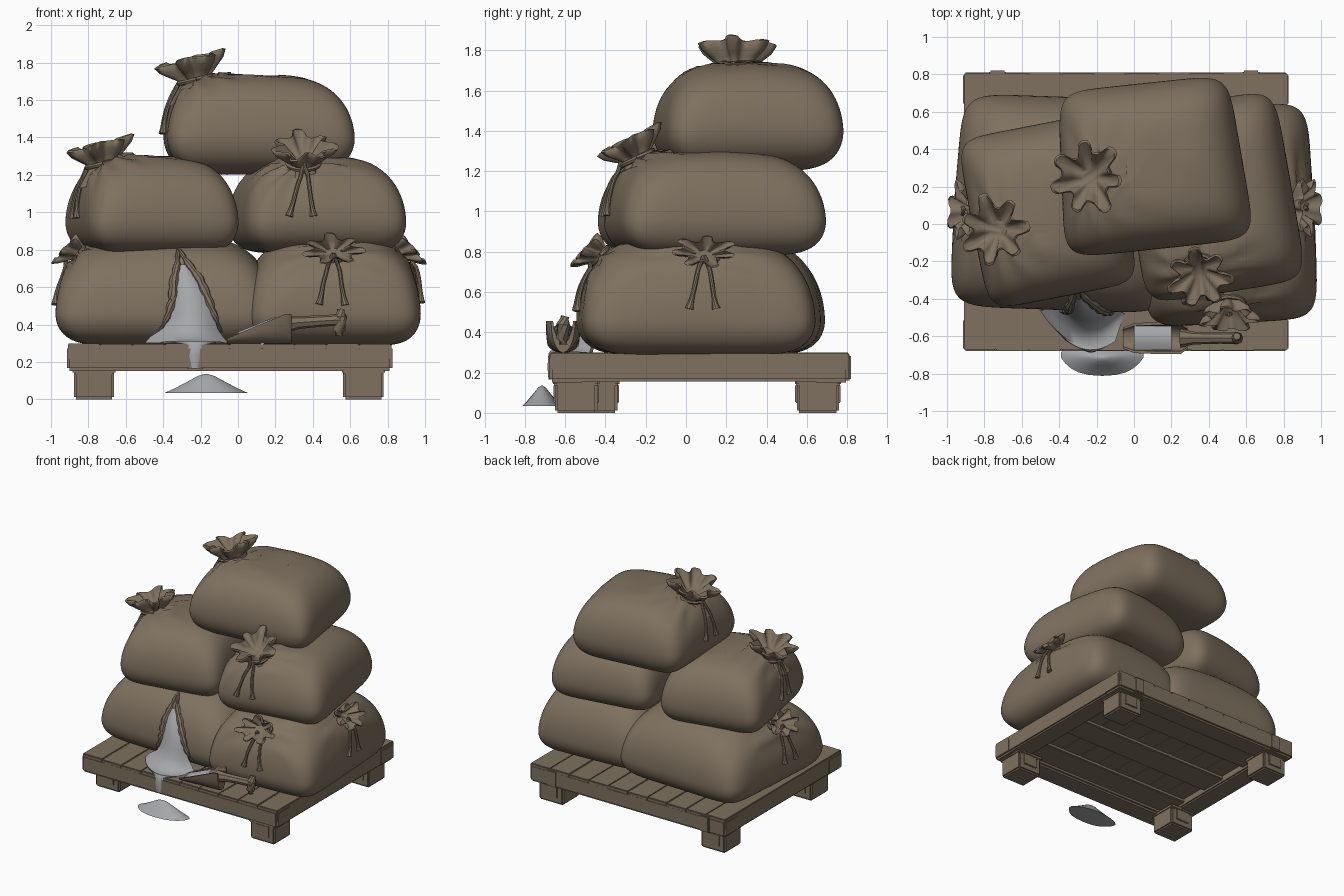
import bpy, bmesh, math, random
from mathutils import Vector, Matrix
from mathutils.bvhtree import BVHTree

if "Cube" in bpy.data.objects:
    bpy.data.objects.remove(bpy.data.objects["Cube"])

random.seed(4)


def material(name, col):
    m = bpy.data.materials.new(name)
    m.diffuse_color = (*col, 1)
    m.use_nodes = True
    m.node_tree.nodes["Principled BSDF"].inputs["Base Color"].default_value = m.diffuse_color
    return m


BROWN = material("burlap brown", (0.21, 0.165, 0.115))
FLOUR = material("flour grey", (0.38, 0.385, 0.40))


def finish(name, bm, mat=BROWN, angle=40):
    bmesh.ops.recalc_face_normals(bm, faces=bm.faces)
    me = bpy.data.meshes.new(name)
    bm.to_mesh(me)
    ob = bpy.data.objects.new(name, me)
    bpy.context.collection.objects.link(ob)
    me.materials.append(mat)
    bpy.ops.object.select_all(action='DESELECT')
    bpy.context.view_layer.objects.active = ob
    ob.select_set(True)
    bpy.ops.object.shade_smooth_by_angle(angle=math.radians(angle))
    return ob


def skin(rings, closed=True):
    """Bridge successive rows of points into a surface."""
    bm = bmesh.new()
    rows = [[bm.verts.new(p) for p in r] for r in rings]
    n = len(rows[0])
    for a, b in zip(rows, rows[1:]):
        for i in range(n if closed else n - 1):
            j = (i + 1) % n
            bm.faces.new((a[i], a[j], b[j], b[i]))
    if closed:
        bm.faces.new(rows[0])
        bm.faces.new(rows[-1])
    return bm


def box(name, x0, x1, y0, y1, z0, z1, bevel=0.012):
    bm = bmesh.new()
    bmesh.ops.create_cube(bm, size=1)
    c = Vector(((x0 + x1) / 2, (y0 + y1) / 2, (z0 + z1) / 2))
    bm.transform(Matrix.Translation(c) @ Matrix.Diagonal((x1 - x0, y1 - y0, z1 - z0, 1)))
    bmesh.ops.bevel(bm, geom=bm.edges[:], offset=bevel, segments=2, affect='EDGES')
    return finish(name, bm)


def tube(name, pts, radii, mat=BROWN, seg=8):
    pts = [Vector(p) for p in pts]
    rings = []
    for i, p in enumerate(pts):
        d = (pts[min(i + 1, len(pts) - 1)] - pts[max(i - 1, 0)]).normalized()
        q = d.to_track_quat('Z', 'Y')
        rings.append([p + q @ Vector((radii[i] * math.cos(t), radii[i] * math.sin(t), 0))
                      for t in (k * math.tau / seg for k in range(seg))])
    return finish(name, skin(rings), mat)


def power(v, e):
    return math.copysign(abs(v) ** e, v)


def sack(name, cx, cy, hx, hy, z0, z1, rot, taper, belly, low, necks):
    """Pillow-shaped bag with gathered cloth around each neck."""
    R = Matrix.Rotation(math.radians(rot), 3, 'Z')
    rings = []
    for k in range(1, 36):
        s = -math.pi / 2 + math.pi * k / 36
        up = s > 0
        r = math.cos(s) ** (0.54 if up else low)
        h = belly + (1 - belly if up else belly) * math.sin(s)
        e = 2 / (9 - 4.5 * h)
        ring = []
        for i in range(96):
            a = math.tau * i / 96
            u, v = power(math.cos(a), e), power(math.sin(a), e)
            p = Vector((cx, cy, 0)) + R @ Vector((hx * r * u * (1 - taper * v), hy * r * v, 0))
            # corners droop while the middle stays full
            p.z = z0 + (z1 - z0) * (h - (0.05 * h * abs(u * v) * r if up else 0))
            for base, axis, *_ in necks:
                ax = Vector(axis).normalized()
                d = p - Vector(base)
                w = math.exp(-(d.length / 0.26) ** 2)
                q = ax.to_track_quat('Z', 'Y').inverted() @ d
                ripple = math.cos(11 * math.atan2(q.y, q.x)) * min(1, d.length / 0.1)
                p += ax * w * (0.02 + 0.018 * ripple)
            ring.append(p)
        rings.append(ring)
    bm = skin(rings)
    tree = BVHTree.FromBMesh(bm)
    finish(name, bm, angle=60)
    for k, n in enumerate(necks):
        neck(f"{name}_neck_{k}", tree, *n)
    return tree


def neck(name, tree, base, axis, size, out, squash=1):
    """Ruffled opening, binding cord and two hanging cord ends."""
    base, axis, out = Vector(base), Vector(axis).normalized(), Vector(out).normalized()
    q = axis.to_track_quat('Z', 'Y')
    prof = [(1.0, -.4, .05), (.68, -.1, .1), (.48, .12, .13), (.48, .24, .13), (.66, .42, .2),
            (.86, .62, .22), (.96, .82, .23), (.89, .86, .23), (.6, .6, .22), (.3, .35, .1)]
    ph = random.random() * 6

    def place(v):
        p = base + q @ Vector(v) * size
        p.z = base.z + (p.z - base.z) * squash
        return p

    rings = []
    for r, h, w in prof:
        ring = []
        for i in range(70):
            a = math.tau * i / 70
            # flat-topped lobes with narrow folds between them
            rr = r * (1 + w * math.tanh(1.8 * math.cos(7 * a + ph)) + 0.3 * w * math.cos(3 * a + 2 * ph))
            ring.append(place((rr * math.cos(a), rr * math.sin(a), h + 0.25 * w * r * math.sin(4 * a + ph))))
        rings.append(ring)
    finish(name, skin(rings), angle=60)
    # binding cord
    loop = [place((.55 * math.cos(a), .55 * math.sin(a), .18)) for a in (math.tau * i / 24 for i in range(25))]
    tube(name + "_binding", loop, [0.013] * 25, seg=6)
    # hanging ends with tassels
    side = Vector((-out.y, out.x, 0))
    for sgn in (-1, 1):
        pts = [base + out * size * .5 + axis * size * .15 * squash]
        for t in range(1, 9):
            f = t / 8
            p = base + out * (size * .6 + 0.16 * f) + side * sgn * (.02 + .05 * f) - Vector((0, 0, .26 * f))
            loc = tree.find_nearest(p)[0]
            pts.append(loc + out * 0.012 + Vector((0, 0, 0.003)))
        tube(name + "_cord", pts, [.011] * 6 + [.012, .015, .022])


L, F, RT = (-1, 0, 0), (0, -1, 0), (1, 0, 0)
# bottom layer
torn = sack("bottom_left_sack", -.38, .11, .575, .57, .285, .87, -2, .03, .3, .3,
            [((-.825, .07, .775), (-.85, 0, .4), .14, L, .55)])
sack("bottom_right_sack", .495, .05, .465, .58, .285, .87, 3, .0, .3, .3,
     [((.51, -.40, .775), (0, -.85, .4), .145, F, .55), ((.835, .09, .775), (.85, 0, .4), .14, RT, .55)])
# middle layer
sack("middle_left_sack", -.46, .07, .41, .465, .78, 1.30, 11, 0, .34, .32,
     [((-.715, -.03, 1.23), (-.24, 0, .95), .165, L)])
sack("middle_right_sack", .415, .145, .43, .515, .78, 1.30, 9, .02, .34, .32,
     [((.35, -.23, 1.24), (0, -.45, .9), .155, F)])
# top layer
sack("top_sack", .094, .31, .485, .445, 1.2, 1.735, 6, .06, .38, .4,
     [((-.215, .25, 1.68), (-.24, 0, .95), .175, L)])


def wall(x, z):
    hit = torn.ray_cast(Vector((x, -3, z)), Vector((0, 1, 0)))[0]
    return hit.y if hit else -.4


# flour pouring out of the tear: height, left, right, edge offset, bulge
rows = [(.72, -.31, -.28, .0, .01), (.65, -.33, -.22, .0, .02), (.55, -.34, -.17, .0, .03), (.45, -.36, -.13, .0, .05),
        (.38, -.40, -.11, .0, .08), (.335, -.47, -.08, .0, .12), (.30, -.50, -.05, .01, .17),
        (.31, -.37, -.10, .16, .05), (.295, -.30, -.16, .19, .03), (.23, -.285, -.18, .20, .025),
        (.165, -.275, -.19, .20, .02)]
grid = []
for z, xl, xr, off, bulge in rows:
    line = []
    for i in range(13):
        u = i / 6 - 1
        x = xl + (xr - xl) * (u + 1) / 2
        line.append((x, wall(x, max(z, .4)) - .008 - off - bulge * (1 - u * u), z))
    grid.append(line)
finish("flour_spill", skin(grid, closed=False), FLOUR, 60)

# frayed lips of the tear
for name, edge in (("left", [(-.32, .81), (-.325, .72), (-.345, .62), (-.35, .53), (-.375, .44), (-.42, .36)]),
                   ("right", [(-.32, .81), (-.27, .73), (-.205, .64), (-.165, .55), (-.13, .46), (-.09, .36)])):
    pts, rad = [], []
    for k in range(21):
        f = k / 20 * 5
        i = min(int(f), 4)
        x, z = (a + (b - a) * (f - i) for a, b in zip(edge[i], edge[i + 1]))
        pts.append((x, wall(x, z) - .004, z))
        rad.append(.023 * math.sin(math.pi * (k + 1) / 22) + (.004 if k % 3 else -.002))
    tube("tear_lip_" + name, pts, [max(r, .004) for r in rad])

# flour pile below the pallet
pile = []
for r, z in ((1, .035), (.75, .06), (.45, .095), (.2, .125), (.04, .135)):
    pile.append([(-.17 + (.22 + .015 * math.sin(3 * a)) * r * math.cos(a), -.715 + .097 * r * math.sin(a),
                  z) for a in (math.tau * i / 20 for i in range(20))])
finish("flour_pile", skin(pile), FLOUR)

# scoop resting on the deck: open bowl, flour inside, handle and grip
outer = []
for x, w, top in ((-.06, .055, .325), (.0, .08, .35), (.12, .085, .40), (.25, .085, .455), (.285, .06, .455)):
    arc = [math.pi + math.pi * i / 10 for i in range(11)]
    d = top - .298
    ring = [(x, -.61 + w * math.cos(t), top + d * math.sin(t)) for t in arc]
    ring += [(x, -.61 + .82 * w * math.cos(t), top + .6 * d * math.sin(t)) for t in reversed(arc)]
    outer.append(ring)
finish("scoop_bowl", skin(outer))
finish("scoop_flour", skin([[(x, -.61 + .064 * u, z + .02 * (1 - u * u)) for u in (-1, -.5, 0, .5, 1)]
                            for x, z in ((.0, .342), (.07, .37), (.13, .395), (.2, .42))], closed=False), FLOUR)
tube("scoop_handle", [(.25, -.61, .40), (.32, -.61, .41), (.46, -.61, .42), (.55, -.61, .425)], [.05, .034, .03, .032])
tube("scoop_grip", [(.54, -.61, .34), (.54, -.61, .37), (.55, -.61, .44), (.55, -.6, .48)], [.022, .034, .034, .02])

# pallet deck boards
for i in range(10):
    x = -.91 + .173 * i
    box("deck_board", x, x + .173, -.68 + random.uniform(0, .006), .81 - random.uniform(0, .006),
        .21, .297 + random.uniform(-.003, .002), .005)
# pallet edge rails and underside slats
for y0, y1 in ((-.68, -.50), (.63, .81)):
    box("end_rail", -.915, .825, y0, y1, .152, .288, .015)
for x0, x1 in ((-.91, -.74), (.65, .82)):
    box("side_rail", x0, x1, -.675, .805, .155, .285, .012)
for i in range(0, 5, 2):
    box("under_slat", -.76, .67, -.51 + .23 * i, -.285 + .23 * i, .185, .22, .005)
# feet with flared top plate and raised panel
for x, y0, y1 in ((-.77, -.56, -.34), (.67, -.65, -.44), (-.77, .55, .76), (.67, .55, .76)):
    box("foot", x - .108, x + .108, y0, y1, .0, .17, .012)
    box("foot_plate", x - .115, x + .115, y0 - .01, y1 + .01, .135, .17, .008)
    box("foot_panel", x - .06, x + .06, y0 - .008, y1 + .008, .05, .14, .004)
for x in (-.73, .625):
    box("back_cleat", x - .045, x + .045, .78, .82, .16, .29, .008)
